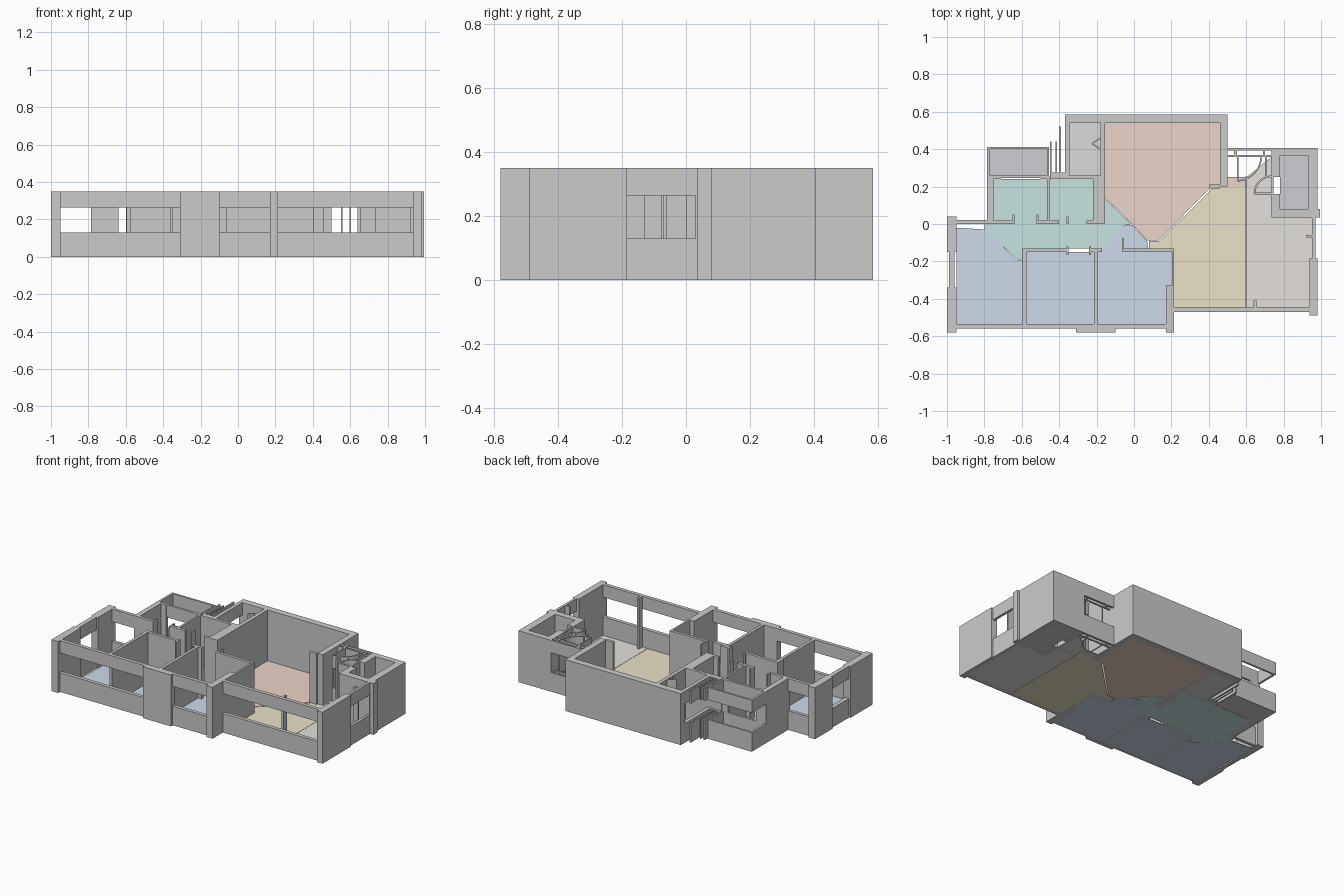
import bpy, bmesh, math

H, SILL, HEAD = 0.35, 0.13, 0.265   # wall height and window opening


def add_box(bm, x0, x1, y0, y1, z0=0.0, z1=H):
    v = [bm.verts.new((x, y, z)) for z in (z0, z1)
         for x, y in ((x0, y0), (x1, y0), (x1, y1), (x0, y1))]
    for f in ((3, 2, 1, 0), (4, 5, 6, 7), (0, 1, 5, 4),
              (1, 2, 6, 5), (2, 3, 7, 6), (3, 0, 4, 7)):
        bm.faces.new([v[i] for i in f])


def finish(name, bm, mat=None):
    me = bpy.data.meshes.new(name)
    bm.normal_update()
    bm.to_mesh(me)
    bm.free()
    ob = bpy.data.objects.new(name, me)
    bpy.context.collection.objects.link(ob)
    if mat:
        me.materials.append(mat)
    return ob


def walls(name, rects):
    """Full height walls from plan rectangles (x0, x1, y0, y1)."""
    bm = bmesh.new()
    for r in rects:
        add_box(bm, *r)
    return finish(name, bm)


def windows(name, rects):
    """Wall with an opening: a parapet below and a lintel above."""
    bm = bmesh.new()
    for r in rects:
        add_box(bm, *r, 0, SILL)
        add_box(bm, *r, HEAD, H)
    return finish(name, bm)


def floor(name, mat, *polys):
    """Thin floor slabs from counter-clockwise plan outlines."""
    bm = bmesh.new()
    for pts in polys:
        f = bm.faces.new([bm.verts.new((x, y, 0)) for x, y in pts])
        up = bmesh.ops.extrude_face_region(bm, geom=[f])
        bmesh.ops.translate(bm, vec=(0, 0, 0.004),
                            verts=[g for g in up['geom'] if isinstance(g, bmesh.types.BMVert)])
    bmesh.ops.recalc_face_normals(bm, faces=bm.faces)
    return finish(name, bm, mat)


def rect(x0, x1, y0, y1):
    return [(x0, y0), (x1, y0), (x1, y1), (x0, y1)]


def ribbon(name, pts, t, spans):
    """Thin upright sheet of thickness t following plan points."""
    bm = bmesh.new()
    for (ax, ay), (bx, by) in zip(pts, pts[1:]):
        d = math.hypot(bx - ax, by - ay)
        nx, ny = -(by - ay) / d * t / 2, (bx - ax) / d * t / 2
        for z0, z1 in spans:
            ring = ((ax - nx, ay - ny), (bx - nx, by - ny), (bx + nx, by + ny), (ax + nx, ay + ny))
            v = [bm.verts.new((x, y, z)) for z in (z0, z1) for x, y in ring]
            for f in ((3, 2, 1, 0), (4, 5, 6, 7), (0, 1, 5, 4), (1, 2, 6, 5), (2, 3, 7, 6), (3, 0, 4, 7)):
                bm.faces.new([v[i] for i in f])
    return finish(name, bm)


def arc(cx, cy, r, a0, a1, n=6):
    return [(cx + r * math.cos(math.radians(a0 + (a1 - a0) * i / n)),
             cy + r * math.sin(math.radians(a0 + (a1 - a0) * i / n))) for i in range(n + 1)]


def colour(name, r, g, b):
    m = bpy.data.materials.new(name)
    m.diffuse_color = (r, g, b, 1)
    return m


# Outer shell: front bedrooms
walls("front_piers", [(-1.0, -0.95, -0.58, -0.34), (-1.0, -0.95, -0.15, 0.04),
                      (-0.31, -0.10, -0.58, -0.535), (0.17, 0.215, -0.58, -0.33),
                      (0.202, 0.215, -0.33, -0.13)])
windows("bedroom_windows", [(-0.95, -0.31, -0.56, -0.535), (-0.10, 0.17, -0.56, -0.535),
                            (-0.99, -0.96, -0.34, -0.15), (-0.95, -0.785, 0.0, 0.022)])

# Outer shell: living room and right end
walls("right_walls", [(0.937, 0.98, -0.49, -0.185), (0.95, 0.97, 0.03, 0.04)])
windows("living_windows", [(0.215, 0.937, -0.47, -0.445), (0.953, 0.97, -0.185, 0.035)])
walls("window_posts", [(0.64, 0.655, -0.445, -0.41), (0.92, 0.953, -0.072, -0.06)])
walls("utility_room_walls", [(0.735, 0.995, 0.035, 0.08), (0.93, 0.98, 0.08, 0.405),
                             (0.735, 0.93, 0.365, 0.405), (0.735, 0.78, 0.08, 0.16),
                             (0.735, 0.745, 0.16, 0.25), (0.735, 0.78, 0.25, 0.365)])

# Outer shell: back lounge and bathroom
walls("lounge_walls", [(-0.37, 0.50, 0.54, 0.585), (0.46, 0.50, 0.20, 0.54),
                       (0.405, 0.46, 0.19, 0.21), (-0.18, -0.155, 0.20, 0.54),
                       (0.595, 0.605, 0.20, 0.255)])
windows("bathroom_window", [(-0.37, -0.345, 0.26, 0.54)])
windows("shaft_slats", [(-0.40, -0.39, 0.28, 0.52), (-0.42, -0.413, 0.26, 0.44),
                        (-0.45, -0.44, 0.26, 0.44), (-0.45, -0.37, 0.26, 0.275)])
ribbon("bathroom_door_leaf", [(-0.18, 0.46), (-0.225, 0.43), (-0.18, 0.40)], 0.008, [(0, H)])

# Back left bedrooms and balcony
walls("small_bedroom_walls", [(-0.785, -0.75, 0.0, 0.26), (-0.75, -0.64, 0.0, 0.02),
                              (-0.52, -0.40, 0.0, 0.02), (-0.465, -0.452, 0.02, 0.26),
                              (-0.22, -0.155, 0.0, 0.26), (-0.45, -0.22, 0.24, 0.26),
                              (-0.255, -0.22, 0.0, 0.02), (-0.65, -0.64, 0.02, 0.05),
                              (-0.52, -0.51, 0.02, 0.05), (-0.36, -0.35, 0.0, 0.04),
                              (-0.75, -0.71, 0.24, 0.26), (-0.50, -0.465, 0.24, 0.26)])
windows("balcony_screen", [(-0.785, -0.77, 0.26, 0.40), (-0.785, -0.455, 0.40, 0.413),
                           (-0.465, -0.455, 0.26, 0.40), (-0.71, -0.50, 0.245, 0.26)])

# Front bedroom partitions
walls("bedroom_partitions", [(-0.595, -0.575, -0.535, -0.13), (-0.215, -0.195, -0.535, -0.13),
                             (-0.575, -0.35, -0.15, -0.13), (-0.24, -0.17, -0.15, -0.13),
                             (-0.06, 0.215, -0.15, -0.13), (-0.065, -0.055, -0.15, -0.075),
                             (-0.36, -0.35, -0.165, -0.12), (-0.24, -0.23, -0.165, -0.12),
                             (-0.60, -0.59, -0.19, -0.13)])

# Kitchen windows and curved door swings
windows("kitchen_windows", [(0.50, 0.74, 0.393, 0.405), (0.50, 0.74, 0.358, 0.37),
                            (0.535, 0.55, 0.37, 0.393), (0.69, 0.70, 0.37, 0.393)])
bands = [(0, SILL), (HEAD, H)]
ribbon("door_swing_upper", arc(0.55, 0.36, 0.13, 0, -90), 0.008, bands)
ribbon("door_swing_lower", arc(0.735, 0.165, 0.09, 90, 180), 0.01, bands)
walls("kitchen_door_leaves", [(0.55, 0.558, 0.23, 0.36), (0.645, 0.735, 0.155, 0.168),
                              (0.70, 0.71, 0.25, 0.36)])

# Floors
salmon = colour("salmon", 0.84, 0.66, 0.58)
yellow = colour("yellow", 0.83, 0.76, 0.58)
teal = colour("teal", 0.58, 0.77, 0.76)
blue = colour("blue", 0.62, 0.71, 0.83)
beige = colour("beige", 0.78, 0.75, 0.71)
slate = colour("slate", 0.62, 0.61, 0.65)
stone = colour("stone", 0.71, 0.72, 0.69)
floor("lounge_floor", salmon,
      [(-0.155, 0.14), (-0.01, 0.0), (0.07, -0.088), (0.13, -0.088), (0.405, 0.19),
       (0.46, 0.20), (0.46, 0.54), (-0.155, 0.54)], rect(0.50, 0.60, 0.20, 0.25))
floor("dining_floor", yellow,
      [(0.215, -0.445), (0.60, -0.445), (0.60, 0.20), (0.43, 0.20), (0.135, -0.09),
       (0.08, -0.09), (0.08, -0.13), (0.215, -0.13)])
floor("kitchen_floor", beige,
      [(0.602, -0.445), (0.953, -0.445), (0.953, 0.035), (0.735, 0.035), (0.735, 0.358), (0.602, 0.25)])
floor("hall_floor", teal,
      [(-0.80, -0.025), (-0.625, -0.19), (-0.595, -0.19), (-0.575, -0.13), (-0.17, -0.13),
       (-0.06, -0.01), (-0.015, 0.0), (-0.155, 0.135), (-0.155, 0.24), (-0.75, 0.24), (-0.75, 0.0), (-0.80, 0.0)])
floor("bedroom_floors", blue,
      [(-0.95, -0.535), (-0.595, -0.535), (-0.595, -0.195), (-0.63, -0.195), (-0.785, -0.03),
       (-0.95, -0.02)],
      rect(-0.575, -0.215, -0.535, -0.15), rect(-0.195, 0.17, -0.535, -0.13), rect(0.17, 0.202, -0.33, -0.15),
      [(-0.17, -0.13), (0.075, -0.13), (0.07, -0.09), (-0.01, -0.005), (-0.06, -0.01)])
floor("balcony_floor", slate, rect(-0.77, -0.465, 0.26, 0.40))
floor("utility_floor", slate, rect(0.78, 0.93, 0.08, 0.365))
floor("bathroom_floor", stone, rect(-0.345, -0.18, 0.26, 0.54))
